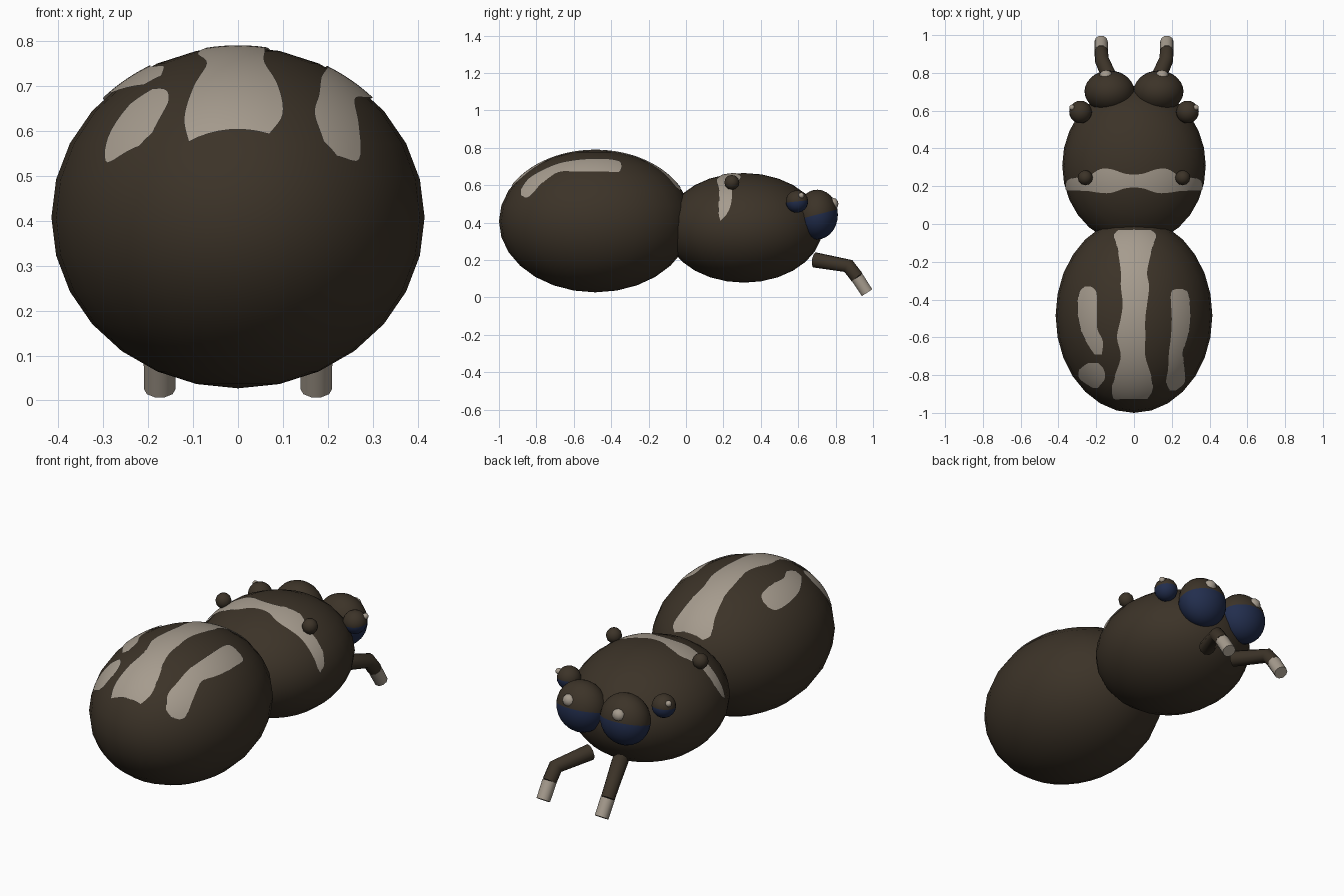
import bpy
import bmesh
from math import sqrt, radians
from mathutils import Vector, Matrix

default_cube = bpy.data.objects.get("Cube")
if default_cube:
    bpy.data.objects.remove(default_cube, do_unlink=True)


def make_material(name, rgb):
    material = bpy.data.materials.new(name)
    material.use_nodes = True
    color = (*rgb, 1)
    material.diffuse_color = color
    material.node_tree.nodes["Principled BSDF"].inputs["Base Color"].default_value = color
    return material


BROWN = make_material("dark brown", (0.045, 0.033, 0.021))
CREAM = make_material("pale beige", (0.38, 0.33, 0.27))
BLUE = make_material("deep blue", (0.016, 0.027, 0.075))


def finish(name, bm, materials):
    mesh = bpy.data.meshes.new(name)
    bm.to_mesh(mesh)
    bm.free()
    mesh.shade_smooth()
    for material in materials:
        mesh.materials.append(material)
    obj = bpy.data.objects.new(name, mesh)
    bpy.context.collection.objects.link(obj)
    return obj


def ellipsoid(name, center, radii, materials, segments=28, tilt=0):
    """Ellipsoid; a second material covers its lower half."""
    bm = bmesh.new()
    bmesh.ops.create_uvsphere(bm, u_segments=segments, v_segments=segments // 2, radius=1)
    if len(materials) > 1:
        for face in bm.faces:
            face.material_index = int(face.calc_center_median().z < 0)
    place = Matrix.Translation(center) @ Matrix.Diagonal((*radii, 1))
    bm.transform(place @ Matrix.Rotation(radians(tilt), 4, "X"))
    return finish(name, bm, materials)


def smooth_rows(rows, steps=5):
    """Refine (station, low edge, high edge) rows with a flowing spline."""
    pts = [Vector(r) for r in rows]
    pts = [pts[0]] + pts + [pts[-1]]
    result = []
    for a, b, c, d in zip(pts, pts[1:], pts[2:], pts[3:]):
        for i in range(steps):
            t = i / steps
            result.append(b + (c - a) * (t / 2)
                          + (a * 2 - b * 5 + c * 4 - d) * (t * t / 2)
                          + (b * 3 - a - c * 3 + d) * (t ** 3 / 2))
    return result + [pts[-1]]


def marking(name, body, rows, across=False, columns=8):
    """Thin painted patch that hugs the top of an ellipsoid body."""
    center, radii = body
    rx, ry, rz = (r + 0.003 for r in radii)
    bm = bmesh.new()
    grid = []
    for station, low, high in smooth_rows(rows):
        line = []
        for i in range(columns + 1):
            side = low + (high - low) * i / columns
            x, y = (station, side) if across else (side, station)
            rest = 1 - ((x - center[0]) / rx) ** 2 - ((y - center[1]) / ry) ** 2
            line.append(bm.verts.new((x, y, center[2] + rz * sqrt(max(rest, 0)))))
        grid.append(line)
    for r, s in zip(grid, grid[1:]):
        for i in range(columns):
            bm.faces.new((r[i], r[i + 1], s[i + 1], s[i]))
    bm.normal_update()
    bmesh.ops.reverse_faces(bm, faces=[f for f in bm.faces if f.normal.z < 0])
    return finish(name, bm, [CREAM])


def tube(name, path, material):
    """Mitred round tube along (x, y, z, radius) points."""
    curve = bpy.data.curves.new(name, "CURVE")
    curve.dimensions = "3D"
    curve.bevel_depth = 1
    curve.bevel_resolution = 3
    curve.use_fill_caps = True
    spline = curve.splines.new("POLY")
    spline.points.add(len(path) - 1)
    for point, (x, y, z, radius) in zip(spline.points, path):
        point.co = (x, y, z, 1)
        point.radius = radius
    curve.materials.append(material)
    obj = bpy.data.objects.new(name, curve)
    bpy.context.collection.objects.link(obj)
    bpy.ops.object.select_all(action="DESELECT")
    obj.select_set(True)
    bpy.context.view_layer.objects.active = obj
    bpy.ops.object.convert(target="MESH")
    bpy.ops.object.shade_smooth_by_angle(angle=radians(50))


# Body
abdomen = ((0, -0.485, 0.407), (0.415, 0.515, 0.38))
thorax = ((0, 0.31, 0.372), (0.38, 0.42, 0.293))
ellipsoid("abdomen", *abdomen, [BROWN])
ellipsoid("thorax", *thorax, [BROWN])

# Abdomen markings: rows of y, left edge, right edge
marking("middle_stripe", abdomen, [
    (-0.03, -0.08, 0.09), (-0.06, -0.11, 0.12), (-0.12, -0.09, 0.1),
    (-0.25, -0.07, 0.07), (-0.33, -0.07, 0.08), (-0.42, -0.06, 0.07),
    (-0.5, -0.07, 0.06), (-0.6, -0.09, 0.06), (-0.7, -0.07, 0.06),
    (-0.8, -0.1, 0.09), (-0.88, -0.12, 0.1), (-0.93, -0.11, 0.07)])
marking("left_stripe", abdomen, [
    (-0.345, 0.22, 0.26), (-0.37, 0.195, 0.29), (-0.5, 0.2, 0.3),
    (-0.6, 0.195, 0.285), (-0.68, 0.185, 0.26), (-0.77, 0.18, 0.27),
    (-0.84, 0.17, 0.27), (-0.885, 0.19, 0.22)])
marking("right_stripe", abdomen, [
    (-0.33, -0.26, -0.23), (-0.36, -0.29, -0.2), (-0.45, -0.3, -0.195),
    (-0.55, -0.285, -0.195), (-0.62, -0.255, -0.165), (-0.69, -0.21, -0.17)])
marking("right_spot", abdomen, [
    (-0.735, -0.24, -0.19), (-0.77, -0.29, -0.16), (-0.82, -0.29, -0.155),
    (-0.87, -0.22, -0.19)])

# Thorax band: rows of x, rear edge, front edge, mirrored
half_band = [(0.04, 0.19, 0.265), (0.12, 0.165, 0.29), (0.18, 0.165, 0.29),
             (0.25, 0.175, 0.25), (0.32, 0.175, 0.245), (0.35, 0.175, 0.235),
             (0.363, 0.185, 0.215)]
marking("thorax_band", thorax,
        [(-x, a, b) for x, a, b in reversed(half_band)] + half_band, across=True)

# Eyes and fangs on both sides
for side, s in (("left", 1), ("right", -1)):
    ellipsoid(side + "_main_eye", (s * 0.13, 0.702, 0.443), (0.132, 0.11, 0.133),
              [BROWN, BLUE], tilt=12)
    ellipsoid(side + "_main_glint", (s * 0.148, 0.785, 0.5), (0.035, 0.03, 0.033),
              [CREAM], 12)
    ellipsoid(side + "_side_eye", (s * 0.283, 0.593, 0.513), (0.06, 0.06, 0.06),
              [BROWN, BLUE], 20, tilt=6)
    ellipsoid(side + "_side_glint", (s * 0.328, 0.617, 0.545), (0.016, 0.016, 0.016),
              [CREAM], 10)
    ellipsoid(side + "_rear_eye", (s * 0.258, 0.245, 0.615), (0.04, 0.04, 0.04),
              [BROWN], 12)
    split = (s * 0.174, 0.915, 0.107, 0.036)
    tube(side + "_fang", [(s * 0.09, 0.69, 0.2, 0.042), (s * 0.17, 0.868, 0.168, 0.038),
                          split], BROWN)
    tube(side + "_fang_tip", [split, (s * 0.174, 0.968, 0.025, 0.035)], CREAM)
